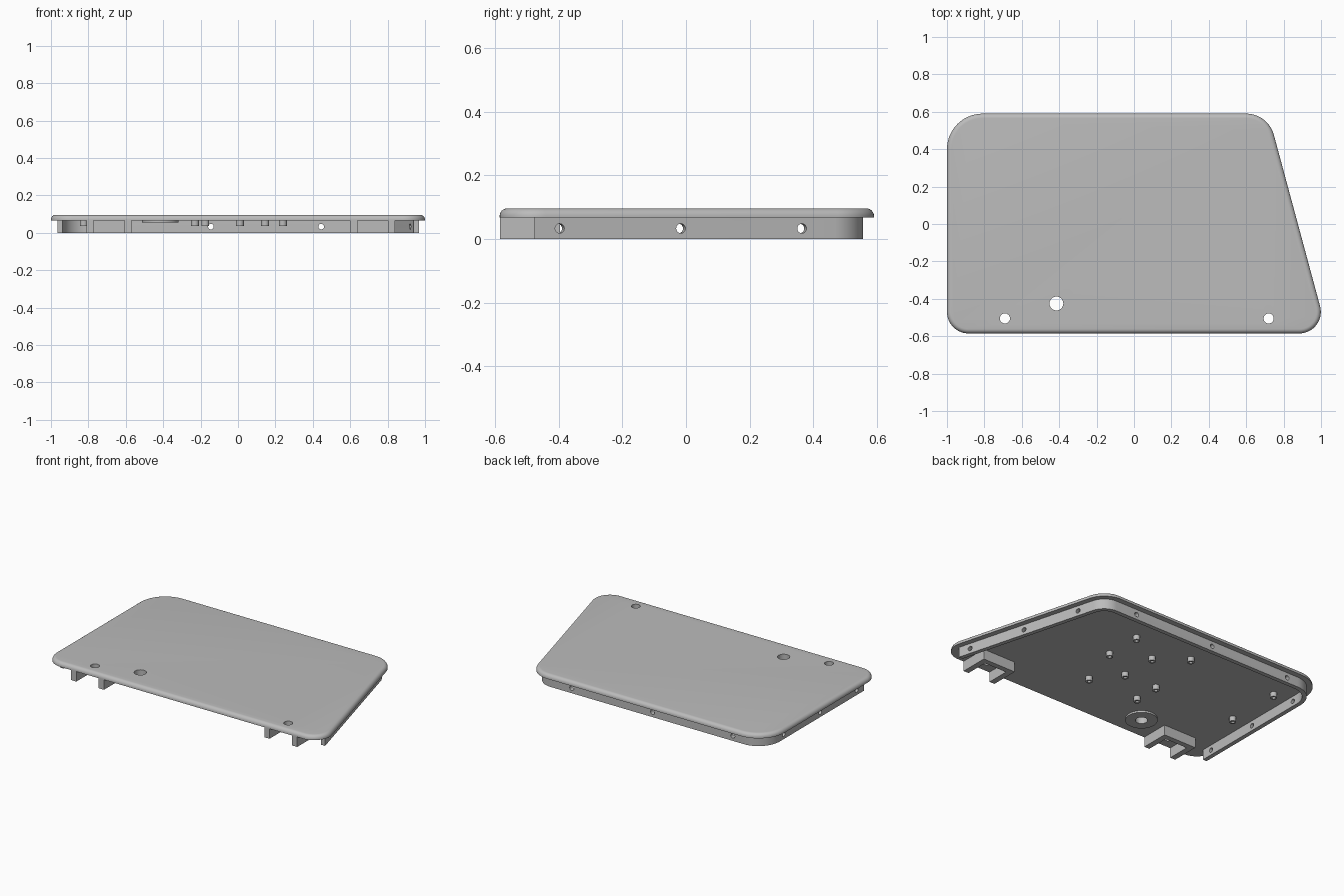
import bpy, bmesh, math
from mathutils import Vector

if "Cube" in bpy.data.objects:
    bpy.data.objects.remove(bpy.data.objects["Cube"])

GREY = bpy.data.materials.new("mid_grey")
GREY.diffuse_color = (0.5, 0.5, 0.5, 1)
GREY.use_nodes = True
GREY.node_tree.nodes["Principled BSDF"].inputs["Base Color"].default_value = GREY.diffuse_color

Z_LIP, Z_TOP = 0.067, 0.096      # underside and top of the panel
WALL_OUT, WALL_IN = 0.035, 0.063  # wall inset from the panel edge
WALL_FRONT = -0.475               # the wall stops here, front is open

# corner: arc centre x, y, radius, start and end angle (counter-clockwise)
SLANT = math.degrees(math.atan(0.27))
CORNERS = [
    (0.884, -0.470, 0.115, -90, SLANT),
    (0.600, 0.437, 0.153, SLANT, 90),
    (-0.810, 0.400, 0.190, 90, 180),
    (-0.885, -0.470, 0.115, 180, 270),
]


def arc(corner, inset, steps=14):
    x, y, r, a0, a1 = corner
    out = []
    for i in range(steps + 1):
        a = math.radians(a0 + (a1 - a0) * i / steps)
        out.append((x + (r - inset) * math.cos(a), y + (r - inset) * math.sin(a)))
    return out


def outline(inset):
    return [p for c in CORNERS for p in arc(c, inset)]


def finish(name, bm):
    bmesh.ops.recalc_face_normals(bm, faces=bm.faces)
    mesh = bpy.data.meshes.new(name)
    bm.to_mesh(mesh)
    bm.free()
    mesh.materials.append(GREY)
    ob = bpy.data.objects.new(name, mesh)
    bpy.context.collection.objects.link(ob)
    return ob


def prism(name, pts, z0, z1):
    bm = bmesh.new()
    low = [bm.verts.new((x, y, z0)) for x, y in pts]
    face = bm.faces.new(low)
    new = bmesh.ops.extrude_face_region(bm, geom=[face])["geom"]
    bmesh.ops.translate(bm, vec=(0, 0, z1 - z0),
                        verts=[v for v in new if isinstance(v, bmesh.types.BMVert)])
    return finish(name, bm)


def rod(name, centre, axis, radius, length, sides=24):
    bm = bmesh.new()
    bmesh.ops.create_cone(bm, cap_ends=True, segments=sides, radius1=radius,
                          radius2=radius, depth=length)
    ob = finish(name, bm)
    ob.rotation_mode = 'QUATERNION'
    ob.rotation_quaternion = Vector(axis).to_track_quat('Z', 'Y')
    ob.location = centre
    return ob


def activate(ob):
    bpy.ops.object.select_all(action='DESELECT')
    ob.select_set(True)
    bpy.context.view_layer.objects.active = ob


def drill(ob, cutters):
    activate(ob)
    for c in cutters:
        m = ob.modifiers.new("hole", 'BOOLEAN')
        m.operation, m.solver, m.object = 'DIFFERENCE', 'EXACT', c
        bpy.ops.object.modifier_apply(modifier=m.name)
        bpy.data.objects.remove(c)


def smooth(ob):
    activate(ob)
    bpy.ops.object.shade_smooth_by_angle(angle=math.radians(30))


# panel with a rounded upper edge
R = 0.024
levels = [(0, Z_LIP)]
for i in range(7):
    a = math.radians(15 * i)
    levels.append((R * (1 - math.cos(a)), Z_TOP - R + R * math.sin(a)))
bm = bmesh.new()
rings = [[bm.verts.new((x, y, z)) for x, y in outline(d)] for d, z in levels]
n = len(rings[0])
for lo, hi in zip(rings, rings[1:]):
    for i in range(n):
        j = (i + 1) % n
        bm.faces.new((lo[i], lo[j], hi[j], hi[i]))
bm.faces.new(rings[0][::-1])
bm.faces.new(rings[-1])
panel = finish("panel", bm)

# raised disc under the panel, round the large hole
DISC = (-0.415, -0.425)
disc = rod("disc", (*DISC, 0.062), (0, 0, 1), 0.097, 0.014, 48)
drill(disc, [rod("cut", (*DISC, 0.06), (0, 0, 1), 0.037, 0.2, 32)])
smooth(disc)

HOLES = [(*DISC, 0.037), (-0.69, -0.505, 0.027), (0.72, -0.505, 0.027)]
drill(panel, [rod("cut", (x, y, 0.08), (0, 0, 1), r, 0.2, 32) for x, y, r in HOLES])
smooth(panel)


# wall round the right, back and left sides
def wall_path(inset):
    nx, ny = math.cos(math.radians(SLANT)), math.sin(math.radians(SLANT))
    x, y, r = CORNERS[0][:3]
    start_x = x + ((r - inset) - (WALL_FRONT - y) * ny) / nx
    pts = [(start_x, WALL_FRONT)]
    pts += arc(CORNERS[1], inset) + arc(CORNERS[2], inset)
    return pts + [(-1 + inset, WALL_FRONT)]


wall = prism("wall", wall_path(WALL_OUT) + wall_path(WALL_IN)[::-1], 0, Z_LIP + 0.002)
cutters = []
MID = (WALL_OUT + WALL_IN) / 2
for y in (-0.40, -0.02, 0.36):
    cutters.append(rod("cut", (-1 + MID, y, 0.033), (1, 0, 0), 0.015, 0.1))
    x = 0.752 - 0.27 * (y - 0.46) - MID * 1.036
    cutters.append(rod("cut", (x, y, 0.033), (1, 0.27, 0), 0.015, 0.1))
for x in (-0.73, -0.145, 0.445):
    cutters.append(rod("cut", (x, 0.59 - MID, 0.033), (0, 1, 0), 0.015, 0.1))
drill(wall, cutters)
smooth(wall)

# U-shaped brackets, open towards the front
for side, cx in (("left", -0.69), ("right", 0.72)):
    w, g, front, inner, back = 0.12, 0.082, -0.583, -0.43, -0.395
    pts = [(-w, front), (-g, front), (-g, inner), (g, inner),
           (g, front), (w, front), (w, back), (-w, back)]
    prism(side + "_bracket", [(cx + x, y) for x, y in pts], 0, Z_LIP + 0.002)

# small hollow screw posts
POSTS = [(0.24, 0.31), (0.24, 0.06), (0.01, 0.18), (0.01, -0.07), (-0.175, 0.32),
         (0.145, -0.245), (-0.23, -0.07), (-0.23, -0.245), (-0.825, 0.315), (-0.825, -0.065)]
for i, (x, y) in enumerate(POSTS):
    post = rod(f"post_{i + 1}", (x, y, 0.052), (0, 0, 1), 0.021, 0.034)
    drill(post, [rod("cut", (x, y, 0.035), (0, 0, 1), 0.011, 0.05, 16)])
    smooth(post)
